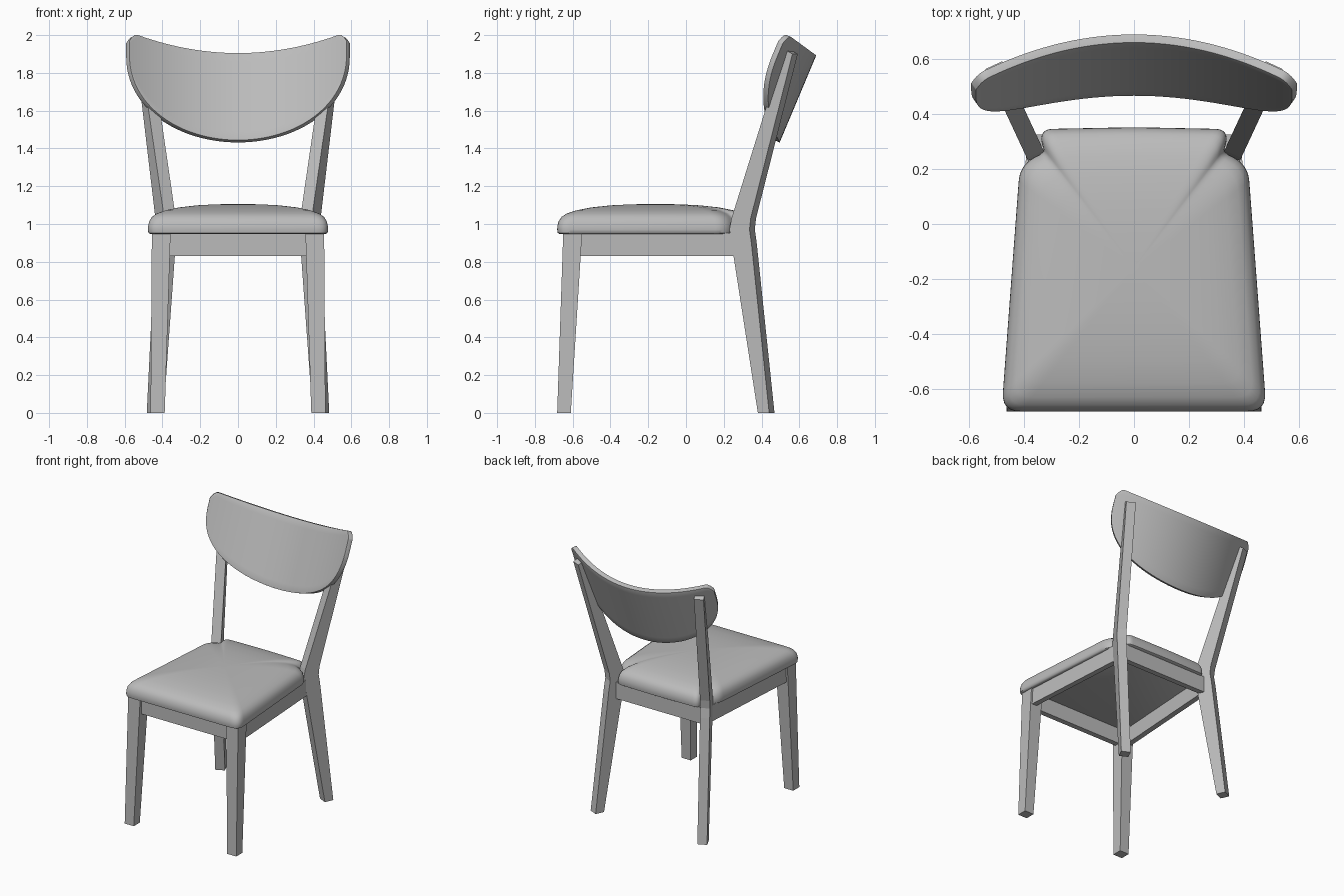
import bpy, bmesh, math
from mathutils import Vector

if "Cube" in bpy.data.objects:
    bpy.data.objects.remove(bpy.data.objects["Cube"], do_unlink=True)

grey = bpy.data.materials.new("plain_grey")
grey.use_nodes = True
GREY = (0.5, 0.5, 0.5, 1)
grey.diffuse_color = GREY
grey.node_tree.nodes["Principled BSDF"].inputs["Base Color"].default_value = GREY


def add_object(name, bm):
    mesh = bpy.data.meshes.new(name)
    bm.to_mesh(mesh)
    bm.free()
    mesh.materials.append(grey)
    obj = bpy.data.objects.new(name, mesh)
    bpy.context.collection.objects.link(obj)
    return obj


def bevel(obj, width, segments=2):
    mod = obj.modifiers.new("soft_edges", "BEVEL")
    mod.width, mod.segments = width, segments
    mod.limit_method, mod.angle_limit = "ANGLE", math.radians(40)


def smooth(obj, angle):
    bpy.ops.object.select_all(action="DESELECT")
    obj.select_set(True)
    bpy.context.view_layer.objects.active = obj
    bpy.ops.object.shade_smooth_by_angle(angle=math.radians(angle))


def loft(name, rings):
    """Skin a stack of equal rings and cap both ends."""
    bm = bmesh.new()
    loops = [[bm.verts.new(p) for p in ring] for ring in rings]
    n = len(loops[0])
    for a, b in zip(loops, loops[1:]):
        for i in range(n):
            j = (i + 1) % n
            bm.faces.new((a[i], a[j], b[j], b[i]))
    bm.faces.new(loops[0])
    bm.faces.new(loops[-1])
    bmesh.ops.recalc_face_normals(bm, faces=bm.faces)
    return add_object(name, bm)


def rect(x0, x1, y0, y1, z, side=1):
    return [(side * x, y, z) for x, y in ((x0, y0), (x1, y0), (x1, y1), (x0, y1))]


def rounded(corners, steps=6):
    """Outline with every (x, y, radius) corner eased by a quadratic curve."""
    out = []
    for i, (x, y, r) in enumerate(corners):
        c = Vector((x, y))
        before = Vector(corners[i - 1][:2])
        after = Vector(corners[(i + 1) % len(corners)][:2])
        a = c + (before - c).normalized() * r
        b = c + (after - c).normalized() * r
        for k in range(steps + 1):
            t = k / steps
            out.append(a * (1 - t) ** 2 + c * 2 * t * (1 - t) + b * t * t)
    return out


# Padded seat, notched at the back for the legs
half = [(0.482, -0.682, 0.07), (0.415, 0.215, 0.06), (0.328, 0.26, 0.02), (0.345, 0.345, 0.05)]
outline = rounded(half + [(0, 0.352, 0.1)] + [(-x, y, r) for x, y, r in reversed(half)])
centre = Vector((0, -0.16))
dome = [(0.975, 0.947), (0.995, 0.953), (1, 0.97), (0.998, 0.99), (0.985, 1.015), (0.955, 1.038),
        (0.9, 1.056), (0.8, 1.073), (0.65, 1.088), (0.45, 1.099), (0.25, 1.104), (0.05, 1.106)]
seat = loft("seat_cushion", [[(*(centre + (p - centre) * s), z) for p in outline] for s, z in dome])
smooth(seat, 50)

# Legs and side rails
ANGLE = math.radians(25)
# outer front edge, then depth of the back leg, by height
BACK_LEG = [(0.166, 0.232, 0, 0), (0.012, 0.128, 0.9, 0.9), (0, 0.117, 0.97, 0.97),
            (0.012, 0.124, 1.03, 1.03), (0.32, 0.368, 1.925, 1.9)]
for side, label in ((1, "left"), (-1, "right")):
    loft("front_leg_" + label, [rect(0.388, 0.463, -0.682, -0.61, 0, side),
                                rect(0.357, 0.456, -0.65, -0.55, 0.952, side)])

    def leg_point(s, w, z):
        x = 0.385 + s * math.sin(ANGLE) - w * math.cos(ANGLE)
        y = 0.23 + s * math.cos(ANGLE) + w * math.sin(ANGLE)
        return (side * x, y, z)

    loft("back_leg_" + label, [[leg_point(f, 0, zf), leg_point(b, 0, zb),
                                leg_point(b, 0.067, zb), leg_point(f, 0.067, zf)]
                               for f, b, zf, zb in BACK_LEG])

    loft("side_rail_" + label, [[(side * x, y, z) for x, y in
                                 ((0.445, -0.58), (0.39, 0.29), (0.35, 0.29), (0.405, -0.58))]
                                for z in (0.83, 0.952)])

# Front and back rails
for label, width, y in (("front", 0.38, -0.63), ("back", 0.36, 0.285)):
    loft(label + "_rail", [rect(-width, width, y, y + 0.04, z) for z in (0.83, 0.952)])

# Curved, tilted backrest with a dished top edge
COLS, ROWS, REACH = 48, 10, 0.575
bm = bmesh.new()
grid = []
for i in range(COLS + 1):
    x = REACH * math.sin(math.pi * (i / COLS - 0.5))
    low = 1.9 - 0.456 * max(0, 1 - (x / REACH) ** 2) ** 0.47
    high = 1.905 + 0.34 * x * x - 0.05 * max(0, (abs(x) - 0.53) / 0.045) ** 2
    column = []
    for j in range(ROWS + 1):
        z = low + (high - low) * j / ROWS
        y = 0.66 + 0.42 * (z - 1.905) - 0.6 * x * x
        column.append(bm.verts.new((x, y, z)))
    grid.append(column)
for a, b in zip(grid, grid[1:]):
    for j in range(ROWS):
        bm.faces.new((a[j], b[j], b[j + 1], a[j + 1]))
backrest = add_object("backrest", bm)
solid = backrest.modifiers.new("thickness", "SOLIDIFY")
solid.thickness, solid.offset = 0.032, -1
bevel(backrest, 0.008)
smooth(backrest, 40)
